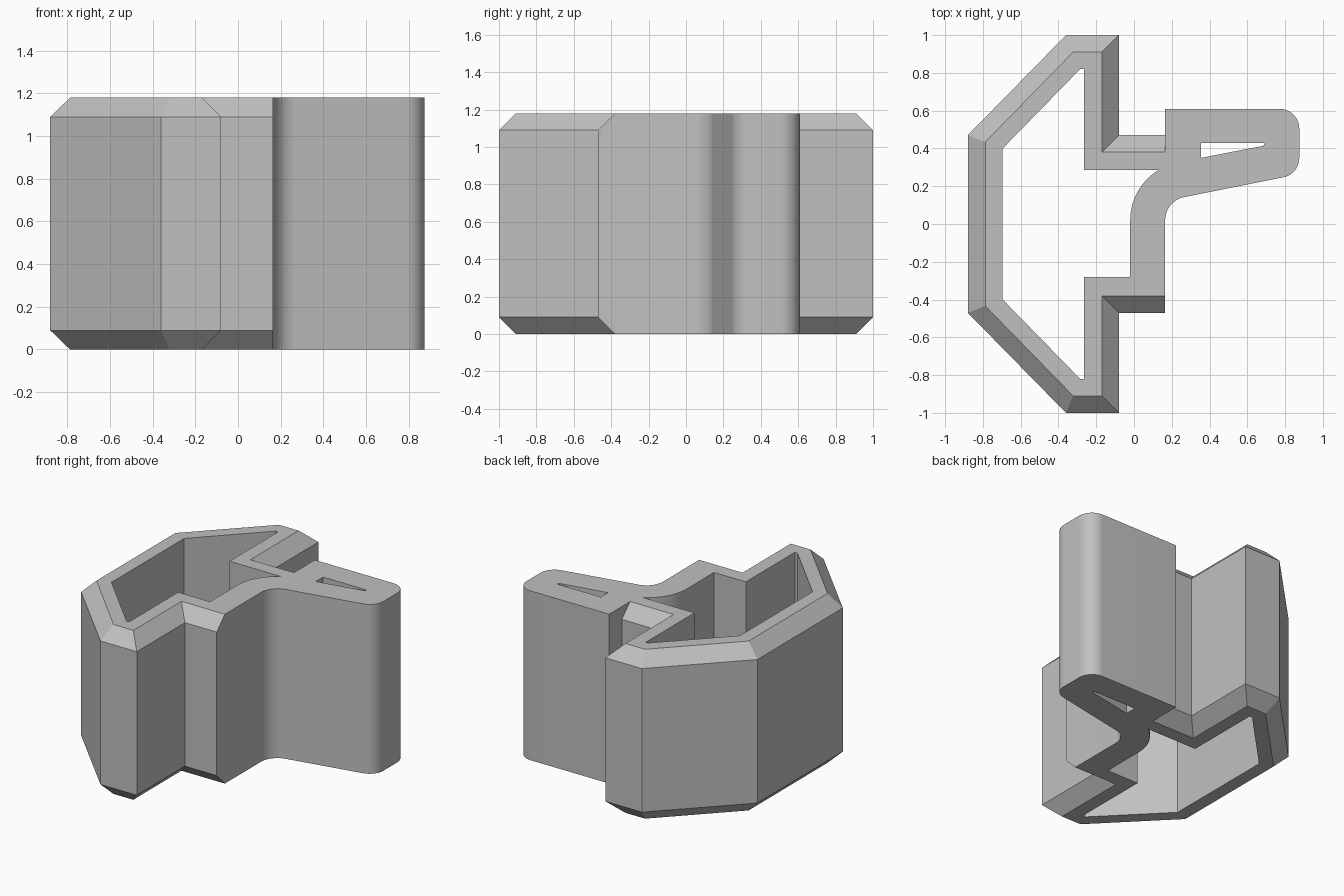
import bpy, bmesh
from math import sin, cos, radians, asin, degrees

if "Cube" in bpy.data.objects:
    bpy.data.objects.remove(bpy.data.objects["Cube"])

HEIGHT, CHAMFER = 1.18, 0.09


def arc(cx, cy, r, a0, a1, n=14):
    """Points along an arc, angles in degrees."""
    return [(cx + r * cos(radians(a0 + (a1 - a0) * i / n)),
             cy + r * sin(radians(a0 + (a1 - a0) * i / n))) for i in range(n + 1)]


def mirrored(half):
    """Half outline followed by its reflection across y = 0."""
    return half + [(x, -y) for x, y in reversed(half)]


# Body outline at full width and at the chamfered rims
body_wide = mirrored([(0.165, 0.47), (-0.08, 0.47), (-0.08, 1.0), (-0.36, 1.0), (-0.88, 0.47)])
body_rim = mirrored([(0.165, 0.38), (-0.17, 0.38), (-0.17, 0.91), (-0.322, 0.91), (-0.787, 0.434)])

# Handle outline: neck fillet, sloped underside, rounded end, flat top
handle = (arc(0.29, 0.02, 0.125, 180, 101.3)
          + arc(0.77, 0.35, 0.105, -78.7, 0)
          + arc(0.77, 0.505, 0.105, 0, 90)
          + [(0.165, 0.61)])

# Cavity with a curved wall beside the neck
top_angle = 180 - degrees(asin(0.265 / 0.31))
cavity = ([(-0.265, 0.285), (-0.265, 0.82), (-0.285, 0.82), (-0.695, 0.40),
           (-0.695, -0.40), (-0.285, -0.82), (-0.265, -0.82), (-0.265, -0.28), (-0.02, -0.28)]
          + arc(0.29, 0.02, 0.31, 180, top_angle))

# Wedge slot through the handle
slot = [(0.355, 0.35), (0.355, 0.43), (0.685, 0.43), (0.69, 0.425), (0.685, 0.414)]

bm = bmesh.new()
caps = {0: [], 1: []}


def loft(levels):
    """Join (outline, z) rings with quads and remember the end edges."""
    rings = [[bm.verts.new((x, y, z)) for x, y in pts] for pts, z in levels]
    n = len(rings[0])
    for low, high in zip(rings, rings[1:]):
        for i in range(n):
            j = (i + 1) % n
            bm.faces.new((low[i], low[j], high[j], high[i]))
    for k, ring in ((0, rings[0]), (1, rings[-1])):
        caps[k] += [bm.edges.get((ring[i], ring[(i + 1) % n])) for i in range(n)]


rim, wide = body_rim + handle, body_wide + handle
loft([(rim, 0), (wide, CHAMFER), (wide, HEIGHT - CHAMFER), (rim, HEIGHT)])
for hole in (cavity, slot):
    loft([(hole, 0), (hole, HEIGHT)])

# Flat ends with both holes left open
for edges in caps.values():
    bmesh.ops.triangle_fill(bm, edges=edges, use_beauty=True)
bmesh.ops.recalc_face_normals(bm, faces=bm.faces)

mesh = bpy.data.meshes.new("clip_body")
bm.to_mesh(mesh)
bm.free()
clip = bpy.data.objects.new("clip_body", mesh)
bpy.context.collection.objects.link(clip)

grey = bpy.data.materials.new("light_grey")
grey.diffuse_color = (0.53, 0.53, 0.53, 1)
grey.use_nodes = True
grey.node_tree.nodes["Principled BSDF"].inputs["Base Color"].default_value = grey.diffuse_color
mesh.materials.append(grey)

bpy.context.view_layer.objects.active = clip
clip.select_set(True)
bpy.ops.object.shade_smooth_by_angle(angle=radians(20))
